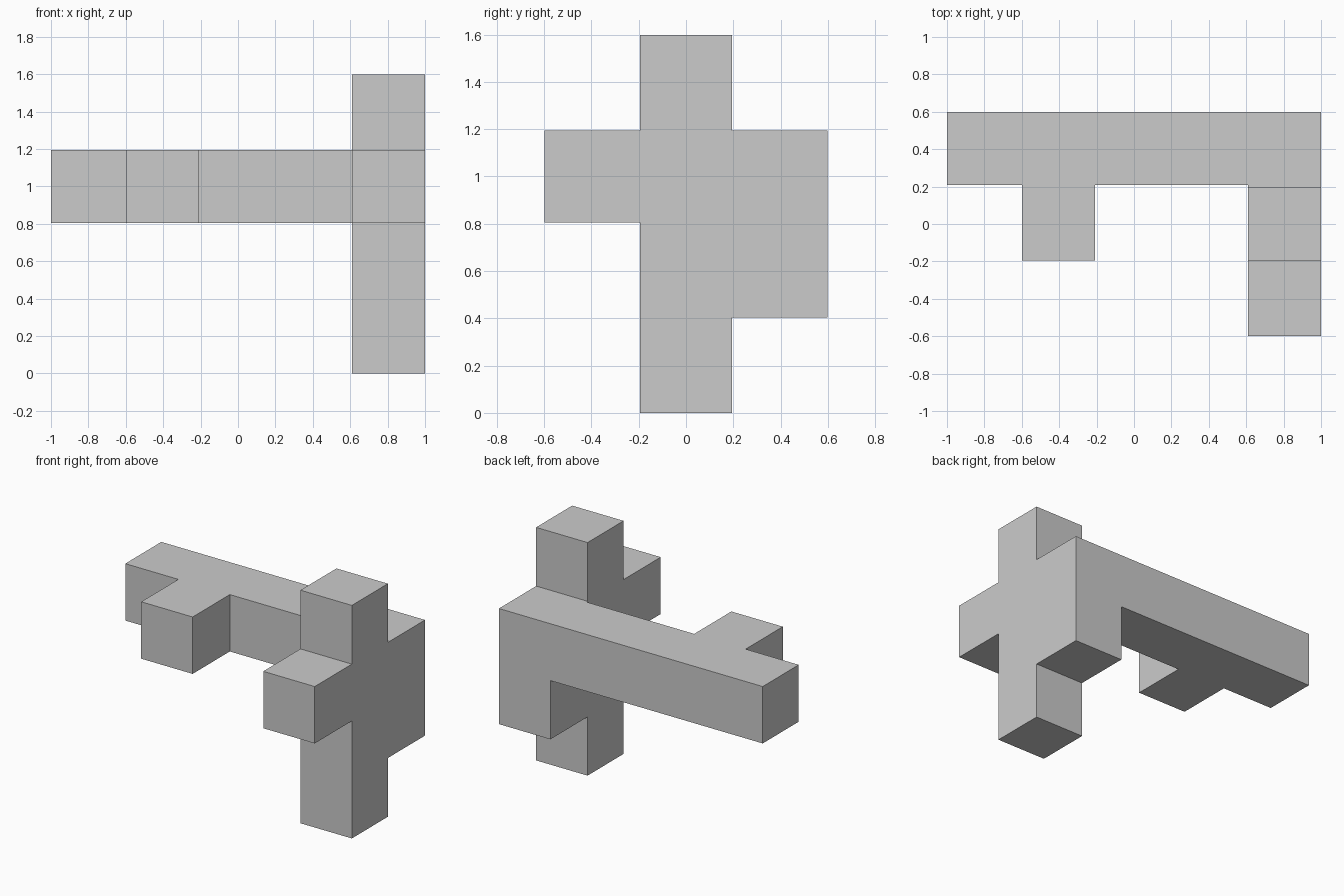
import bpy, bmesh
from itertools import product
from mathutils import Vector

if "Cube" in bpy.data.objects:
    bpy.data.objects.remove(bpy.data.objects["Cube"])

SIZE, PITCH = 0.39, 0.4025          # cube size and cube spacing
ORIGIN = Vector((-1.0, -0.5975, 0.0))

# Bars as inclusive ranges of cube positions (first, last)
BARS = {
    "long_beam":   ((0, 2, 2), (4, 2, 2)),
    "beam_stub":   ((1, 1, 2), (1, 2, 2)),
    "post":        ((4, 1, 0), (4, 1, 3)),
    "front_arm":   ((4, 0, 2), (4, 2, 2)),
    "rear_gusset": ((4, 1, 1), (4, 2, 2)),
}

# Even cells are cubes, odd cells are the thin joints between them
cells = set()
for first, last in BARS.values():
    cells |= set(product(*(range(2 * a, 2 * b + 1) for a, b in zip(first, last))))


def corner(k):
    return ORIGIN + Vector([(i // 2) * PITCH + (i % 2) * SIZE for i in k])


# Outer skin only: one quad wherever a filled cell meets empty space
bm = bmesh.new()
for cell in cells:
    for axis, side in product(range(3), (0, 1)):
        neighbour = list(cell)
        neighbour[axis] += 2 * side - 1
        if tuple(neighbour) in cells:
            continue
        u, v = (axis + 1) % 3, (axis + 2) % 3
        quad = []
        for du, dv in ((0, 0), (1, 0), (1, 1), (0, 1)):
            k = list(cell)
            k[axis] += side
            k[u] += du
            k[v] += dv
            quad.append(bm.verts.new(corner(k)))
        bm.faces.new(quad if side else quad[::-1])

# Weld and merge flat regions into clean faces
bmesh.ops.remove_doubles(bm, verts=bm.verts[:], dist=1e-4)
bmesh.ops.dissolve_limit(bm, angle_limit=0.01, verts=bm.verts[:], edges=bm.edges[:])

mesh = bpy.data.meshes.new("block_frame")
bm.to_mesh(mesh)
bm.free()
bpy.context.collection.objects.link(bpy.data.objects.new("block_frame", mesh))
